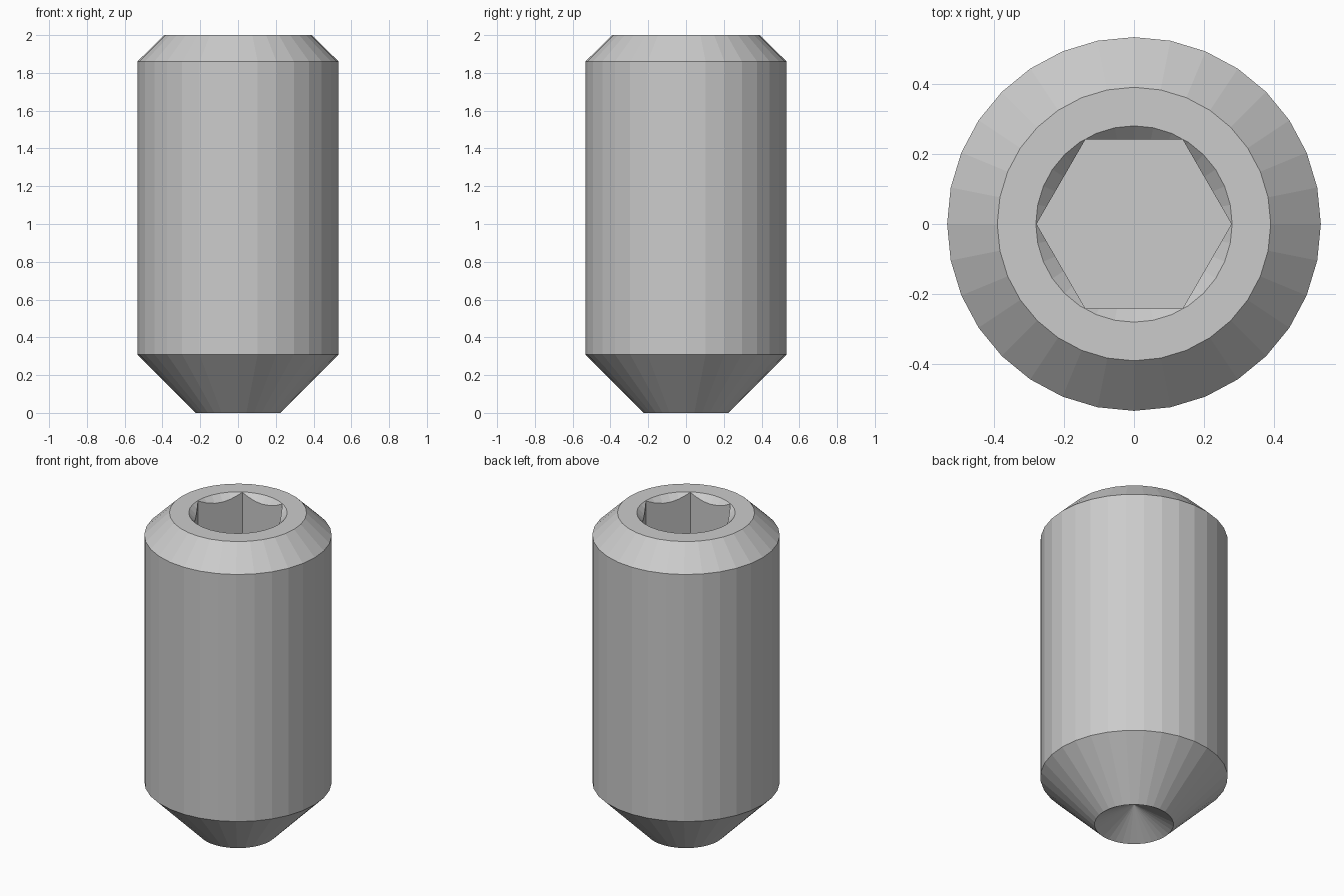
import bpy, bmesh
from math import cos, sin, tau

if "Cube" in bpy.data.objects:
    bpy.data.objects.remove(bpy.data.objects["Cube"])


def lathe(name, profile, sides):
    """Revolve (radius, z) points about z; radius 0 makes a single tip vertex."""
    bm = bmesh.new()
    rings = []
    for r, z in profile:
        if r == 0:
            rings.append([bm.verts.new((0, 0, z))] * sides)
        else:
            rings.append([bm.verts.new((r * cos(tau * i / sides), r * sin(tau * i / sides), z))
                          for i in range(sides)])
    for a, b in zip(rings, rings[1:]):
        for i in range(sides):
            j = (i + 1) % sides
            bm.faces.new(dict.fromkeys((a[i], a[j], b[j], b[i])))
    # flat caps on open ends
    for ring in (rings[0], rings[-1]):
        if ring[0] is not ring[1]:
            bm.faces.new(ring)
    bmesh.ops.recalc_face_normals(bm, faces=bm.faces)
    mesh = bpy.data.meshes.new(name)
    bm.to_mesh(mesh)
    bm.free()
    obj = bpy.data.objects.new(name, mesh)
    bpy.context.collection.objects.link(obj)
    return obj


def cut(target, cutter):
    mod = target.modifiers.new(cutter.name, 'BOOLEAN')
    mod.operation = 'DIFFERENCE'
    mod.solver = 'EXACT'
    mod.object = cutter
    cutter.hide_render = True
    bpy.context.view_layer.objects.active = target
    bpy.ops.object.modifier_apply(modifier=mod.name)
    bpy.data.objects.remove(cutter)


# Screw body: cup point, bottom cone, shank, top chamfer
body = lathe("set_screw_body", [(0, 0.13), (0.225, 0), (0.533, 0.31),
                                (0.533, 1.86), (0.39, 2.0)], 32)

# Hexagonal key socket, then its 45 degree countersink
cut(body, lathe("hex_socket_cutter", [(0.278, 1.38), (0.278, 2.2)], 6))
cut(body, lathe("countersink_cutter", [(0.18, 1.90), (0.38, 2.10)], 32))
